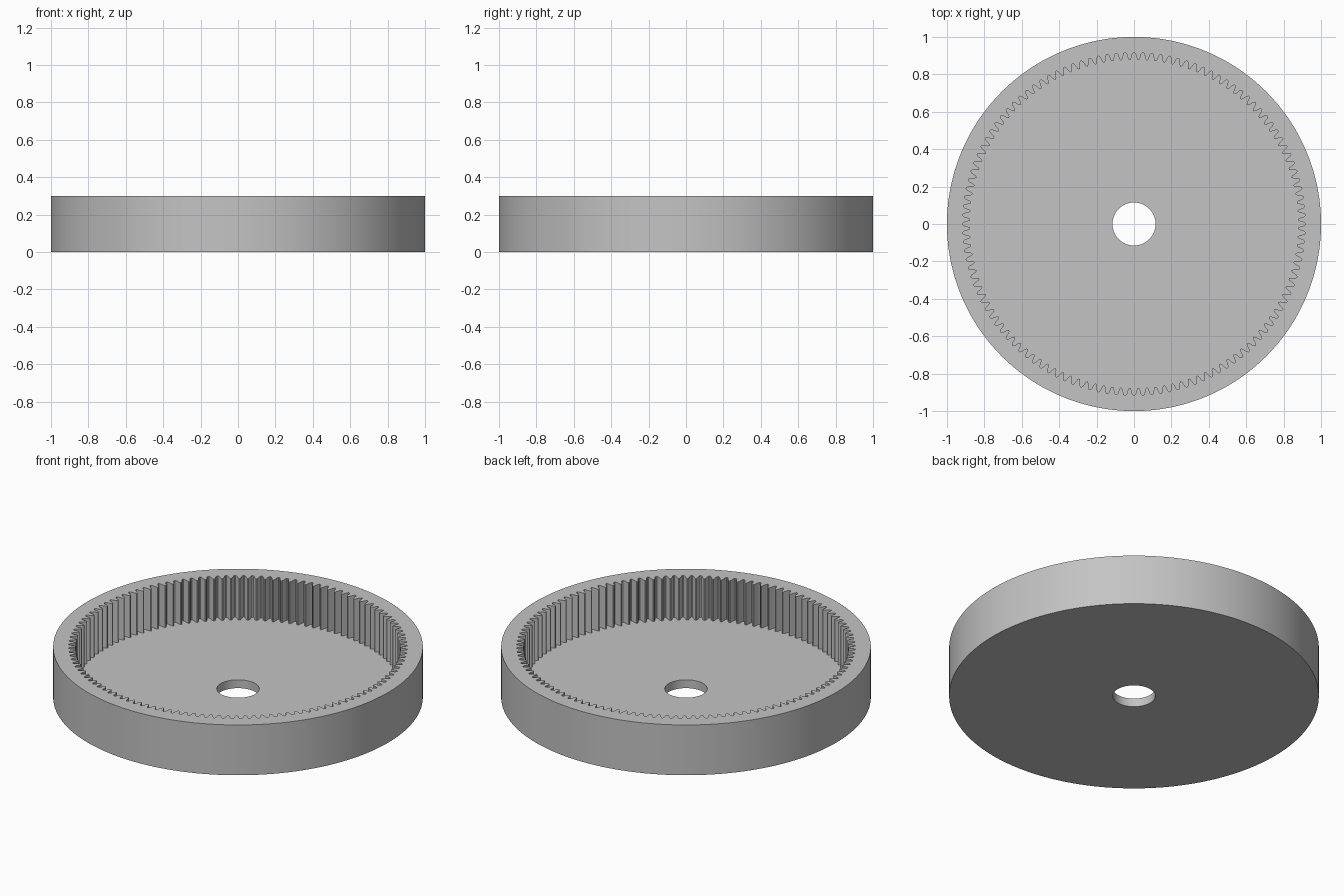
import bpy
import bmesh
import math

TEETH = 120
STEPS = 8                # points around each tooth
COUNT = TEETH * STEPS
RIM, HEIGHT, FLOOR, BORE = 1.0, 0.3, 0.05, 0.115
ROOT, TIP = 0.917, 0.878

cube = bpy.data.objects.get("Cube")
if cube:
    bpy.data.objects.remove(cube, do_unlink=True)

# Plain grey material
grey = bpy.data.materials.new("grey")
grey.use_nodes = True
colour = (0.55, 0.55, 0.55, 1)
grey.diffuse_color = colour
grey.node_tree.nodes["Principled BSDF"].inputs["Base Color"].default_value = colour


def circle(radius):
    return lambda i: radius


def tooth(i):
    """Radius of the internal teeth: flattened wave with rounded corners."""
    wave = 0.72 * math.cos(math.tau * (i + 0.5) / STEPS)
    wave = max(-0.5, min(0.5, wave))
    return (ROOT + TIP) / 2 + wave * (ROOT - TIP)


bm = bmesh.new()


def ring(radius, z):
    verts = []
    for i in range(COUNT):
        a = math.tau * (i + 0.5) / COUNT + math.pi / 2
        r = radius(i)
        verts.append(bm.verts.new((r * math.cos(a), r * math.sin(a), z)))
    return verts


# Closed section: outer wall, rim, toothed wall, floor, bore, underside
rings = [
    ring(circle(RIM), 0),
    ring(circle(RIM), HEIGHT),
    ring(tooth, HEIGHT),
    ring(tooth, FLOOR),
    ring(circle(BORE), FLOOR),
    ring(circle(BORE), 0),
]
for k, low in enumerate(rings):
    high = rings[(k + 1) % len(rings)]
    for i in range(COUNT):
        j = (i + 1) % COUNT
        bm.faces.new((low[i], low[j], high[j], high[i]))
bmesh.ops.recalc_face_normals(bm, faces=bm.faces)

mesh = bpy.data.meshes.new("ring_gear")
bm.to_mesh(mesh)
bm.free()
mesh.materials.append(grey)
gear = bpy.data.objects.new("ring_gear", mesh)
bpy.context.collection.objects.link(gear)

# Smooth walls with crisp rims
bpy.ops.object.select_all(action="DESELECT")
gear.select_set(True)
bpy.context.view_layer.objects.active = gear
bpy.ops.object.shade_smooth_by_angle(angle=math.radians(30))
